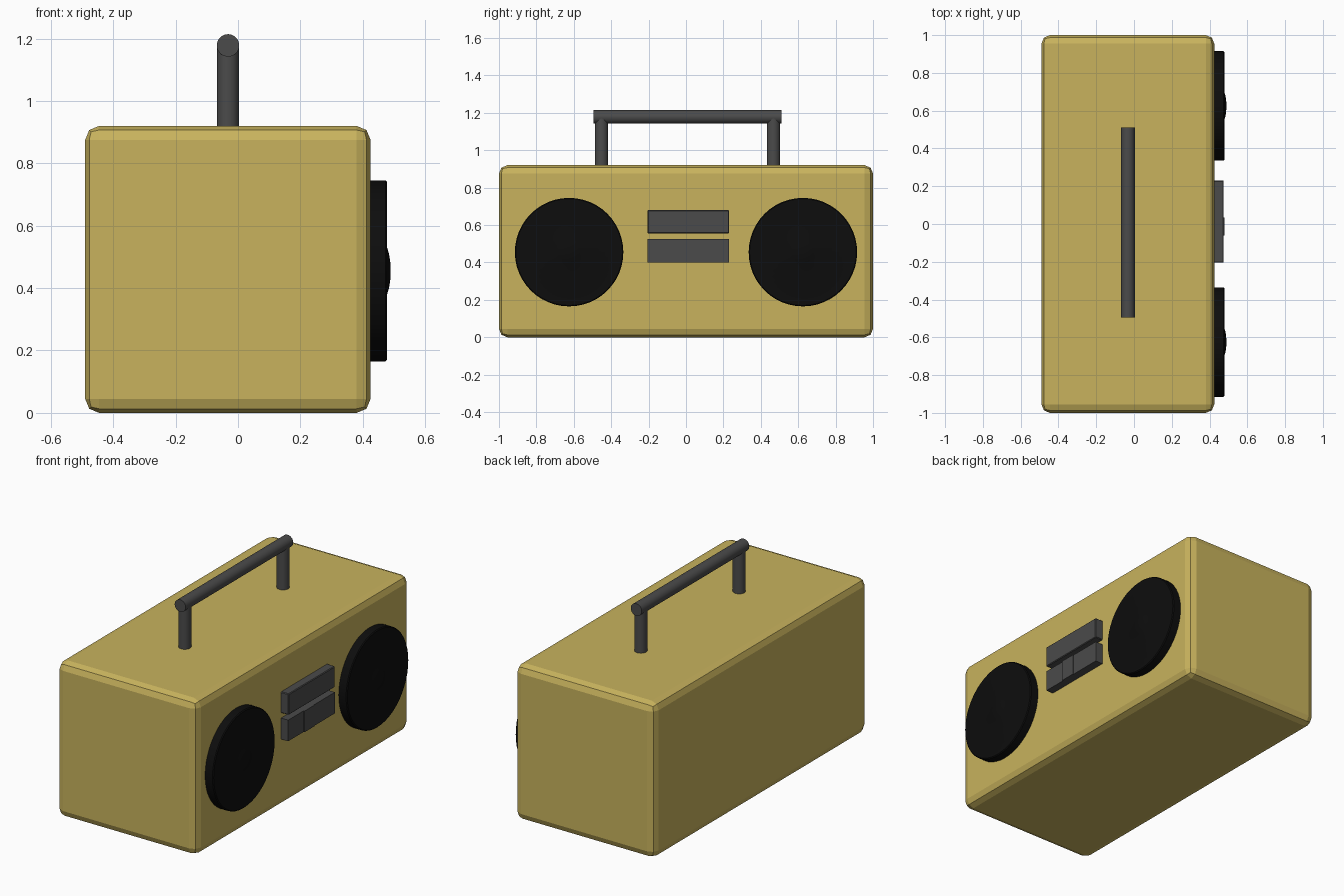
import bpy, bmesh
from math import radians, cos, sin, pi
from mathutils import Matrix

if "Cube" in bpy.data.objects:
    bpy.data.objects.remove(bpy.data.objects["Cube"])


def material(name, rgb):
    m = bpy.data.materials.new(name)
    m.diffuse_color = (*rgb, 1)
    m.use_nodes = True
    m.node_tree.nodes["Principled BSDF"].inputs["Base Color"].default_value = m.diffuse_color
    return m


GOLD = material("gold_shell", (0.58, 0.45, 0.11))
BLACK = material("speaker_black", (0.004, 0.004, 0.004))
DARK = material("dark_plastic", (0.07, 0.07, 0.07))


def make_object(name, bm, mat, smooth=False):
    bmesh.ops.recalc_face_normals(bm, faces=bm.faces)
    mesh = bpy.data.meshes.new(name)
    bm.to_mesh(mesh)
    bm.free()
    mesh.materials.append(mat)
    ob = bpy.data.objects.new(name, mesh)
    bpy.context.collection.objects.link(ob)
    if smooth:
        bpy.context.view_layer.objects.active = ob
        ob.select_set(True)
        bpy.ops.object.shade_smooth_by_angle(angle=radians(35))
        ob.select_set(False)
    return ob


def box(name, lo, hi, mat, bevel=0.0, segments=1):
    bm = bmesh.new()
    bmesh.ops.create_cube(bm, size=1)
    for v in bm.verts:
        v.co = [l + (c + 0.5) * (h - l) for c, l, h in zip(v.co, lo, hi)]
    if bevel:
        bmesh.ops.bevel(bm, geom=bm.edges[:], offset=bevel, segments=segments,
                        profile=0.5, affect='EDGES')
    return make_object(name, bm, mat)


def tube(name, centre, radius, length, mat, axis='Z'):
    bm = bmesh.new()
    rot = Matrix.Rotation(radians(90), 4, 'X') if axis == 'Y' else Matrix()
    bmesh.ops.create_cone(bm, cap_ends=True, segments=32, radius1=radius,
                          radius2=radius, depth=length,
                          matrix=Matrix.Translation(centre) @ rot)
    return make_object(name, bm, mat, smooth=True)


def lathe_x(name, profile, y, z, mat, steps=48):
    """Revolve (x, radius) pairs around a line parallel to x."""
    bm = bmesh.new()
    rings = [[bm.verts.new((x, y + r * cos(2 * pi * i / steps),
                            z + r * sin(2 * pi * i / steps)))
              for i in range(steps)] for x, r in profile]
    for a, b in zip(rings, rings[1:]):
        for i in range(steps):
            j = (i + 1) % steps
            bm.faces.new((a[i], a[j], b[j], b[i]))
    bm.faces.new(rings[0])
    bm.faces.new(rings[-1])
    return make_object(name, bm, mat, smooth=True)


# Shell with softened edges
box("body", (-0.49, -1, 0), (0.425, 1, 0.92), GOLD, bevel=0.045, segments=2)

# Speakers: disc with a small dust cap
speaker_profile = [(0.40, 0.29), (0.473, 0.29), (0.478, 0.285), (0.478, 0.075),
                   (0.484, 0.055), (0.488, 0.03), (0.489, 0.01)]
for side, y in (("left", -0.625), ("right", 0.625)):
    lathe_x(f"speaker_{side}", speaker_profile, y, 0.455, BLACK)

# Display above a row of three buttons
box("display", (0.41, -0.205, 0.555), (0.475, 0.23, 0.68), DARK, bevel=0.004)
for i, (y0, y1, x) in enumerate([(-0.205, -0.06, 0.472), (-0.06, 0.035, 0.478),
                                 (0.035, 0.23, 0.474)]):
    box(f"button_{i + 1}", (0.41, y0, 0.40), (x, y1, 0.525), DARK)

# Carry handle
for side, y in (("left", -0.452), ("right", 0.468)):
    tube(f"handle_post_{side}", (-0.032, y, 1.04), 0.035, 0.276, DARK)
tube("handle_bar", (-0.032, 0.008, 1.178), 0.036, 1.006, DARK, axis='Y')
